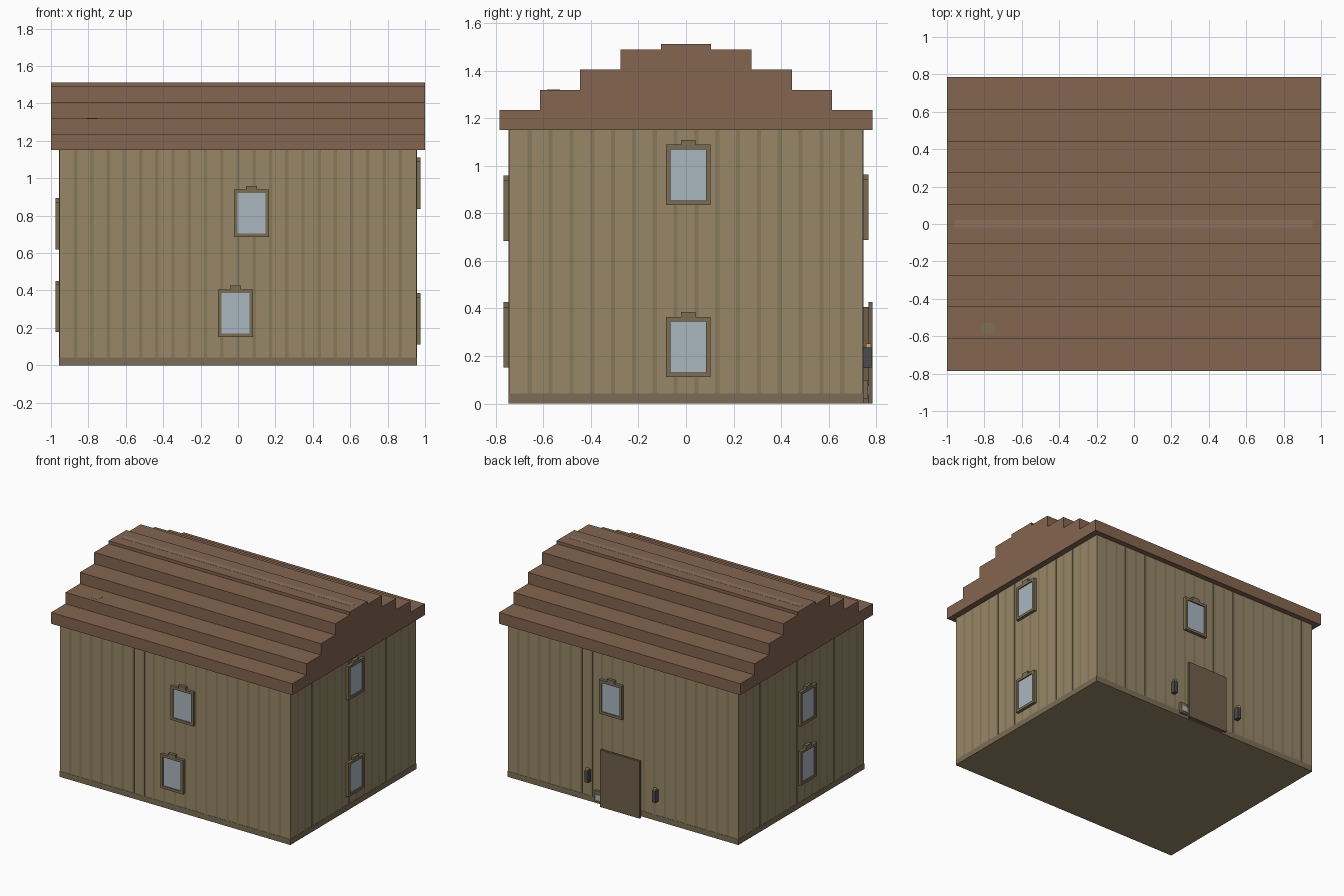
import bpy, bmesh, math
from mathutils import Matrix, Vector

if "Cube" in bpy.data.objects:
    bpy.data.objects.remove(bpy.data.objects["Cube"])


def mat(name, rgb):
    m = bpy.data.materials.new(name)
    m.diffuse_color = (*rgb, 1)
    m.use_nodes = True
    m.node_tree.nodes["Principled BSDF"].inputs["Base Color"].default_value = m.diffuse_color
    return m


WALL = mat("wall", (0.31, 0.245, 0.14))
BATTEN = mat("batten", (0.24, 0.195, 0.105))
TRIM = mat("trim", (0.20, 0.155, 0.09))
ROOF = mat("roof", (0.23, 0.13, 0.08))
RIDGE = mat("ridge", (0.27, 0.165, 0.11))
GLASS = mat("glass", (0.40, 0.47, 0.52))
DOOR = mat("door", (0.16, 0.115, 0.07))
IRON = mat("iron", (0.07, 0.07, 0.075))
GLOW = mat("glow", (0.70, 0.40, 0.10))
MOSS = mat("moss", (0.20, 0.17, 0.08))

HX, HY, HZ = 0.955, 0.745, 1.15


def boxes(name, material, spans, frame=Matrix()):
    """One object from boxes given as (x0, x1, y0, y1, z0, z1) in a local frame."""
    bm = bmesh.new()
    for x0, x1, y0, y1, z0, z1 in spans:
        centre = Vector(((x0 + x1) / 2, (y0 + y1) / 2, (z0 + z1) / 2))
        size = Matrix.Diagonal((x1 - x0, y1 - y0, z1 - z0, 1))
        bmesh.ops.create_cube(bm, size=1, matrix=frame @ Matrix.Translation(centre) @ size)
    me = bpy.data.meshes.new(name)
    bm.to_mesh(me)
    bm.free()
    me.materials.append(material)
    ob = bpy.data.objects.new(name, me)
    bpy.context.collection.objects.link(ob)
    return ob


def side(angle, dist):
    """Wall frame: local x runs along the wall, local -y points outwards."""
    return Matrix.Rotation(math.radians(angle), 4, 'Z') @ Matrix.Translation((0, -dist, 0))


FRONT, RIGHT, BACK, LEFT = side(0, HY), side(90, HX), side(180, HY), side(270, HX)

# House body
boxes("house_body", WALL, [(-HX, HX, -HY, HY, 0, HZ)])

# Nearly flush battens and base board on every wall
for label, f, half in (("front", FRONT, HX), ("right", RIGHT, HY),
                       ("back", BACK, HX), ("left", LEFT, HY)):
    n = int(2 * half / 0.085)
    step = 2 * half / n
    boxes(label + "_battens", BATTEN,
          [(-half + i * step - 0.009, -half + i * step + 0.009, -0.001, 0.001, 0.04, HZ)
           for i in range(1, n)], f)
    boxes(label + "_base_board", TRIM, [(-half, half, -0.002, 0.001, 0, 0.042)], f)


# Windows: frame, small lintel block and recessed pane
def window(name, f, u, z):
    w, h, t, d = 0.094, 0.127, 0.019, -0.022
    boxes(name + "_frame", TRIM, [
        (u - w, u - w + t, d, 0, z - h, z + h),
        (u + w - t, u + w, d, 0, z - h, z + h),
        (u - w + t, u + w - t, d, 0, z - h, z - h + t),
        (u - w + t, u + w - t, d, 0, z + h - t, z + h),
        (u - 0.03, u + 0.03, d, 0, z + h, z + h + 0.021)], f)
    boxes(name + "_pane", GLASS, [(u - w + t, u + w - t, -0.014, 0, z - h + t, z + h - t)], f)


window("front_upper_window", FRONT, 0.072, 0.812)
window("front_lower_window", FRONT, -0.013, 0.279)
window("right_upper_window", RIGHT, 0.01, 0.962)
window("right_lower_window", RIGHT, 0.01, 0.238)
window("left_upper_window", LEFT, 0.06, 0.747)
window("left_lower_window", LEFT, 0.06, 0.304)
window("back_upper_window", BACK, -0.09, 0.815)

# Back door: inner leaf and raised outer slab
boxes("door_leaf", DOOR, [(-0.145, 0.145, -0.022, 0, 0, 0.406)], BACK)
boxes("door_slab", DOOR, [(-0.165, 0.165, -0.039, -0.022, 0, 0.427)], BACK)

# Small glazed box beside the door
boxes("side_box", TRIM, [(-0.225, -0.165, -0.02, 0, 0.02, 0.1)], BACK)
boxes("side_box_pane", GLASS, [(-0.213, -0.165, -0.024, -0.02, 0.035, 0.075)], BACK)

# Lanterns either side of the door
for label, u in (("left", -0.28), ("right", 0.28)):
    boxes(label + "_lantern", IRON, [(u - 0.014, u + 0.014, -0.036, 0, 0.15, 0.238)], BACK)
    boxes(label + "_lantern_light", GLOW,
          [(u - 0.01, u + 0.01, -0.034, -0.012, 0.238, 0.252)], BACK)

# Stepped roof: half profile mirrored and extruded along x
steps = [(0.785, 1.15, 1.235), (0.615, 1.235, 1.32), (0.445, 1.32, 1.405),
         (0.275, 1.405, 1.49), (0.105, 1.49, 1.512)]
half = [p for y, lo, hi in steps for p in ((y, lo), (y, hi))]
profile = half + [(-y, z) for y, z in reversed(half)]
bm = bmesh.new()
face = bm.faces.new([bm.verts.new((-1, y, z)) for y, z in profile])
ext = bmesh.ops.extrude_face_region(bm, geom=[face])
bmesh.ops.translate(bm, vec=(2, 0, 0),
                    verts=[v for v in ext["geom"] if isinstance(v, bmesh.types.BMVert)])
bmesh.ops.recalc_face_normals(bm, faces=bm.faces[:])
me = bpy.data.meshes.new("stepped_roof")
bm.to_mesh(me)
bm.free()
me.materials.append(ROOF)
bpy.context.collection.objects.link(bpy.data.objects.new("stepped_roof", me))

# Flush ridge strip and weathered patch on the roof
boxes("ridge_strip", RIDGE, [(-0.96, 0.955, -0.02, 0.022, 1.49, 1.513)])
boxes("roof_patch", MOSS, [(-0.81, -0.75, -0.585, -0.53, 1.3, 1.321)])
